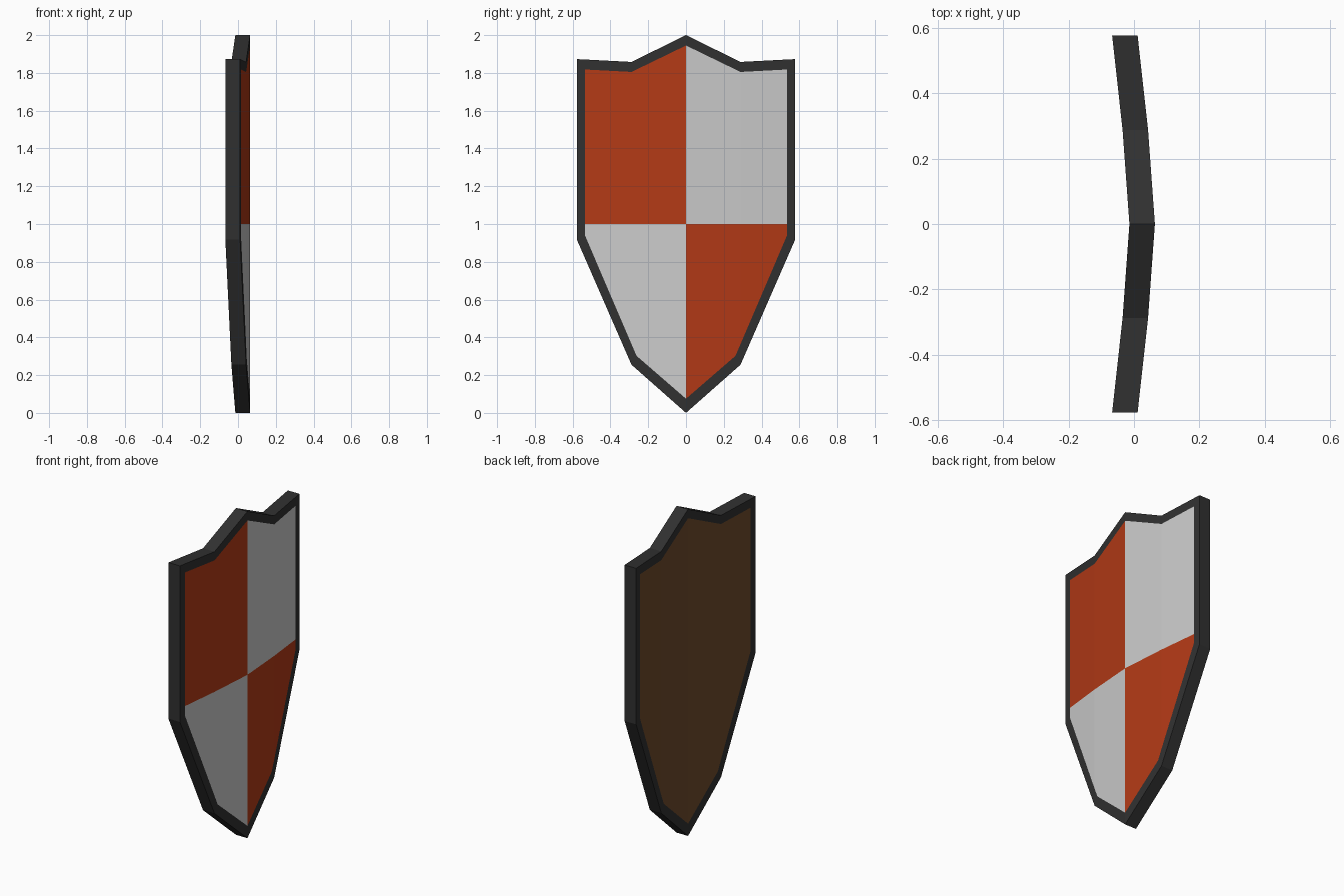
import bpy, bmesh
from mathutils import Vector

if "Cube" in bpy.data.objects:
    bpy.data.objects.remove(bpy.data.objects["Cube"])

FOLD, HALF = 0.2885, 0.578      # fold line and half width
FRONT, BACK = 0.0, -0.078       # depth of the two faces


def curve_x(y):
    """Bent cross-section: x of the front face at a given y."""
    a = abs(y)
    if a < FOLD:
        return 0.064 - 0.021 * a / FOLD
    return 0.043 - 0.032 * (a - FOLD) / (HALF - FOLD)


def outline(half):
    """Mirror a half profile (bottom tip to top tip) into a closed loop."""
    return half + [(-y, z) for y, z in half[-2:0:-1]]


def material(name, rgb):
    m = bpy.data.materials.new(name)
    m.diffuse_color = (*rgb, 1)
    m.use_nodes = True
    m.node_tree.nodes["Principled BSDF"].inputs["Base Color"].default_value = m.diffuse_color
    return m


def sheet(name, polys, mats, pick=lambda c: 0):
    """Make flat polygons (depth, y, z), cut them at the folds, then bend."""
    bm = bmesh.new()
    for p in polys:
        bm.faces.new([bm.verts.new(v) for v in p])
    bmesh.ops.remove_doubles(bm, verts=bm.verts[:], dist=1e-4)
    cuts = [((0, y, 0), (0, 1, 0)) for y in (0, FOLD, -FOLD)]
    if len(mats) > 1:
        cuts.append(((0, 0, 1), (0, 0, 1)))
    for co, no in cuts:
        bmesh.ops.bisect_plane(bm, geom=bm.verts[:] + bm.edges[:] + bm.faces[:],
                               dist=1e-4, plane_co=co, plane_no=no)
    for f in bm.faces:
        f.material_index = pick(f.calc_center_median())
    for v in bm.verts:
        v.co.x += curve_x(v.co.y)
    me = bpy.data.meshes.new(name)
    bm.to_mesh(me)
    bm.free()
    for m in mats:
        me.materials.append(m)
    ob = bpy.data.objects.new(name, me)
    bpy.context.collection.objects.link(ob)
    return ob


outer = outline([(0, 0), (FOLD, 0.255), (HALF, 0.918), (HALF, 1.873),
                 (FOLD, 1.858), (0, 2)])
inner = outline([(0, 0.075), (0.262, 0.302), (0.535, 0.94), (0.535, 1.818),
                 (FOLD, 1.805), (0, 1.945)])

dark = material("dark_metal", (0.03, 0.03, 0.03))
red = material("red_paint", (0.45, 0.042, 0.008))
white = material("white_paint", (0.8, 0.8, 0.8))
wood = material("brown_wood", (0.16, 0.07, 0.024))

# Rim: front band, back band and outer wall
rim = []
for i in range(len(outer)):
    j = (i + 1) % len(outer)
    a, b, c, d = outer[i], outer[j], inner[j], inner[i]
    rim.append([(FRONT, *p) for p in (a, b, c, d)])
    rim.append([(BACK, *p) for p in (d, c, b, a)])
    rim.append([(FRONT, *a), (BACK, *a), (BACK, *b), (FRONT, *b)])
sheet("shield_rim", rim, [dark])

# Quartered front panel
sheet("front_panel", [[(FRONT, *p) for p in inner]], [white, red],
      lambda c: int(c.y * (c.z - 1) < 0))

# Wooden back panel
sheet("back_panel", [[(BACK, *p) for p in reversed(inner)]], [wood])
